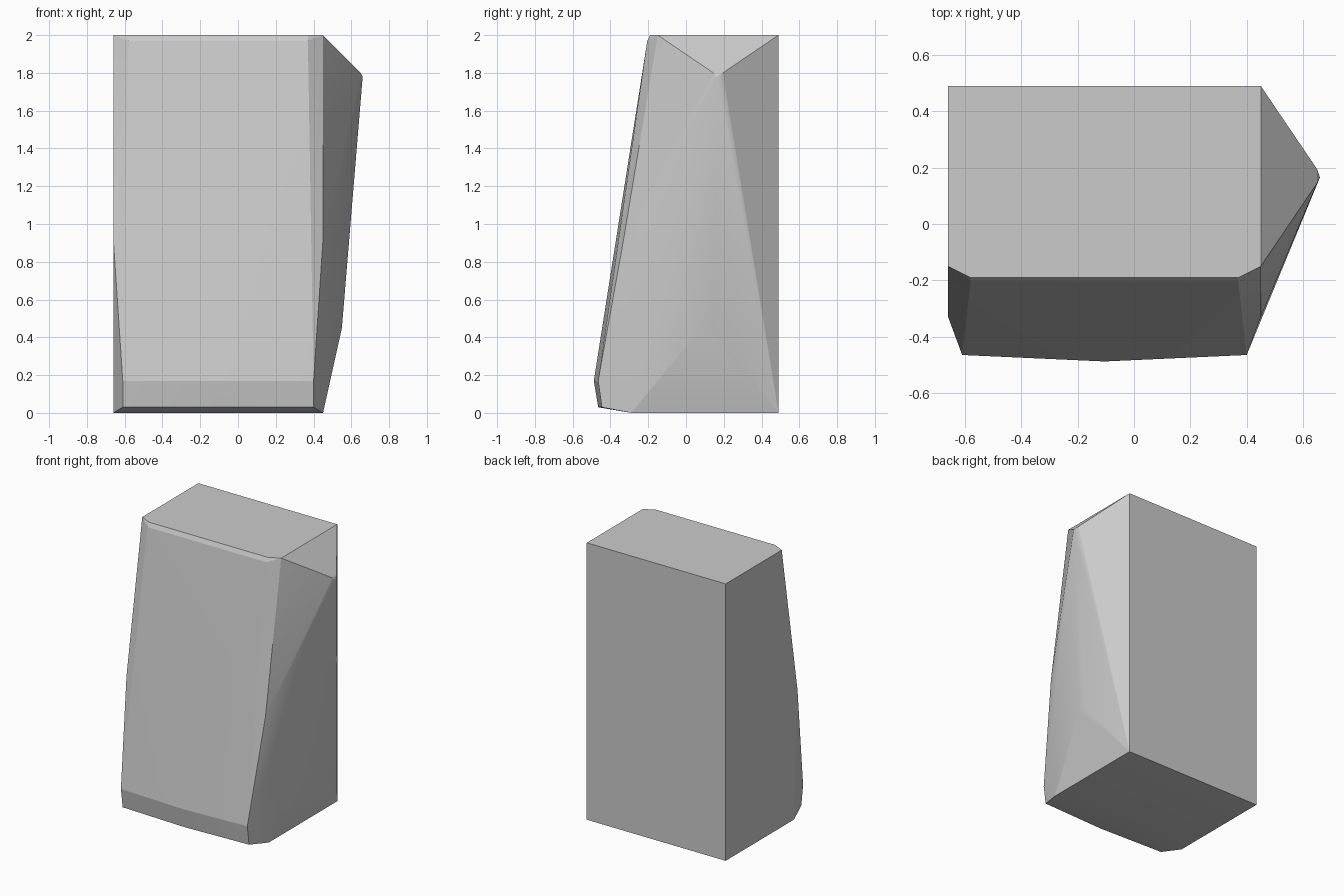
import bpy, bmesh

if "Cube" in bpy.data.objects:
    bpy.data.objects.remove(bpy.data.objects["Cube"])

CX = -0.105  # symmetry plane of the main block

# Main block: half-width, y, z (mirrored about CX)
block = [
    (0.555, 0.49, 0.0), (0.555, 0.49, 2.0),        # flat back
    (0.555, -0.29, 0.0),                           # underside front edge
    (0.505, -0.445, 0.03), (0.505, -0.465, 0.17),  # toe
    (0.555, -0.33, 0.92),                          # side kink
    (0.555, -0.15, 2.0), (0.475, -0.19, 2.0),      # chamfered top corners
    (0.475, -0.205, 1.97),                         # top front bevel
]
points = [(CX + s * w, y, z) for w, y, z in block for s in (-1, 1)]

# Slight bulge in the middle of the toe
points += [(CX, -0.465, 0.03), (CX, -0.488, 0.17)]

# Ridge bulging from the right side, with a softened crest
points += [(0.65, 0.195, 1.8), (0.66, 0.165, 1.78), (0.65, 0.145, 1.8),
           (0.55, 0.14, 0.45), (0.55, 0.08, 0.45)]

bm = bmesh.new()
for p in points:
    bm.verts.new(p)
res = bmesh.ops.convex_hull(bm, input=bm.verts[:])
loose = [v for v in bm.verts if not v.link_faces]
bmesh.ops.delete(bm, geom=loose, context='VERTS')
bmesh.ops.dissolve_limit(bm, angle_limit=0.01, verts=bm.verts[:], edges=bm.edges[:])
bmesh.ops.recalc_face_normals(bm, faces=bm.faces[:])

mesh = bpy.data.meshes.new("faceted_block")
bm.to_mesh(mesh)
bm.free()
obj = bpy.data.objects.new("faceted_block", mesh)
bpy.context.collection.objects.link(obj)
bpy.context.view_layer.objects.active = obj
obj.select_set(True)
bpy.ops.object.shade_smooth_by_angle(angle=0.2)
